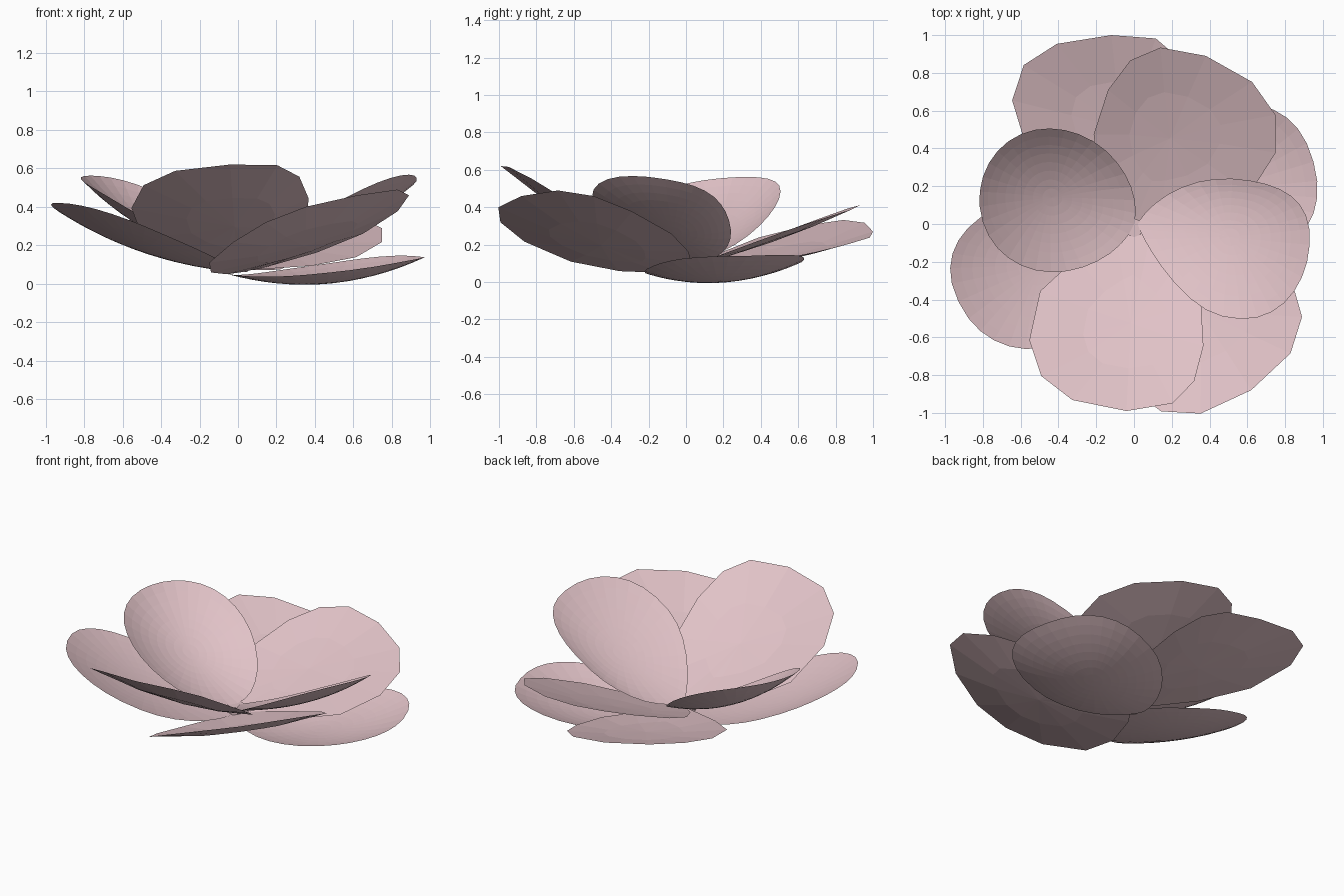
import bpy, bmesh, math
from mathutils import Vector

if "Cube" in bpy.data.objects:
    bpy.data.objects.remove(bpy.data.objects["Cube"])

pink = bpy.data.materials.new("petal pink")
pink.diffuse_color = (0.75, 0.54, 0.57, 1)
pink.use_nodes = True
pink.node_tree.nodes["Principled BSDF"].inputs["Base Color"].default_value = pink.diffuse_color


def make_object(name, verts, faces):
    mesh = bpy.data.meshes.new(name)
    mesh.from_pydata(verts, [], faces)
    mesh.materials.append(pink)
    obj = bpy.data.objects.new(name, mesh)
    bpy.context.collection.objects.link(obj)
    return obj


def petal(name, base, tip, left, right, depth, sides, rings, round_tip=1.0, taper=1.8, egg=0.1):
    """Cupped petal sheet through four rim points: base, tip and both sides."""
    base, tip, left, right = map(Vector, (base, tip, left, right))
    mid, along, across = (base + tip) / 2, (tip - base) / 2, (right - left) / 2
    bend = (left + right) / 2 - mid
    normal = along.cross(across).normalized()
    if normal.z < 0:
        normal.negate()

    def surface(s, t):
        return mid + along * s + across * t + bend * t * t + normal * depth * (s * s + t * t - 1)

    verts = [surface(0, 0)]
    for ring in range(1, rings + 1):
        r = ring / rings
        for i in range(sides):
            a = 2 * math.pi * i / sides
            c, w = math.cos(a), math.sin(a)
            p, q = (round_tip, round_tip) if c > 0 else (1.0, taper)
            s = math.copysign(abs(c) ** p, c)
            t = math.copysign(abs(w) ** q, w) * (1 + egg * s)
            verts.append(surface(s * r, t * r))
    faces = [(0, 1 + (i + 1) % sides, 1 + i) for i in range(sides)]
    for ring in range(rings - 1):
        o = 1 + ring * sides
        for i in range(sides):
            j = (i + 1) % sides
            faces.append((o + i, o + j, o + sides + j, o + sides + i))
    obj = make_object(name, verts, faces)
    # Turn all faces upward
    bm = bmesh.new()
    bm.from_mesh(obj.data)
    bm.normal_update()
    for f in bm.faces:
        if f.normal.z < 0:
            f.normal_flip()
    bm.to_mesh(obj.data)
    bm.free()
    return obj


# Finely divided round petals
petal("left_upper_petal", (0, 0, .11), (-.80, .25, .56), (-.52, -.245, .36), (-.29, .475, .40),
      .075, 32, 8, taper=1.1, egg=.08)
petal("right_upper_petal", (.02, 0, .11), (.93, -.11, .55), (.52, .24, .28), (.47, -.49, .40),
      .07, 32, 8, round_tip=.93, taper=1.6)
petal("left_lower_petal", (0, 0, .06), (-.93, -.41, .42), (-.28, -.58, .21), (-.62, .13, .22),
      .07, 32, 8, round_tip=.88, taper=1.4)
petal("right_lower_petal", (-.05, .02, .05), (.95, .33, .14), (.36, .58, .09), (.58, -.21, .07),
      .095, 32, 8, round_tip=.9, taper=1.4)

# Coarse faceted petals
petal("front_petal", (0, 0, .08), (-.04, -.99, .62), (-.54, -.46, .30), (.37, -.49, .35),
      .06, 14, 2, round_tip=.75)
petal("front_right_petal", (.02, 0, .06), (.62, -.88, .46), (-.11, -.73, .15), (.74, -.16, .31),
      .07, 14, 2, round_tip=.80, taper=1.5)
petal("back_left_petal", (0, 0, .08), (-.12, 1.0, .27), (-.62, .50, .27), (.30, .55, .13),
      .04, 14, 2, round_tip=.78)
petal("back_right_petal", (0, 0, .08), (.38, .89, .39), (-.19, .58, .29), (.69, .25, .17),
      .025, 14, 2, round_tip=.82, taper=1.5)

# Small nub where the petals meet
n = 8
ring = [(.05 * math.cos(2 * math.pi * i / n), .05 * math.sin(2 * math.pi * i / n) - .02, z)
        for z in (.06, .11) for i in range(n)]
make_object("flower_centre", ring,
            [(i, (i + 1) % n, n + (i + 1) % n, n + i) for i in range(n)]
            + [tuple(range(n, 2 * n))])
